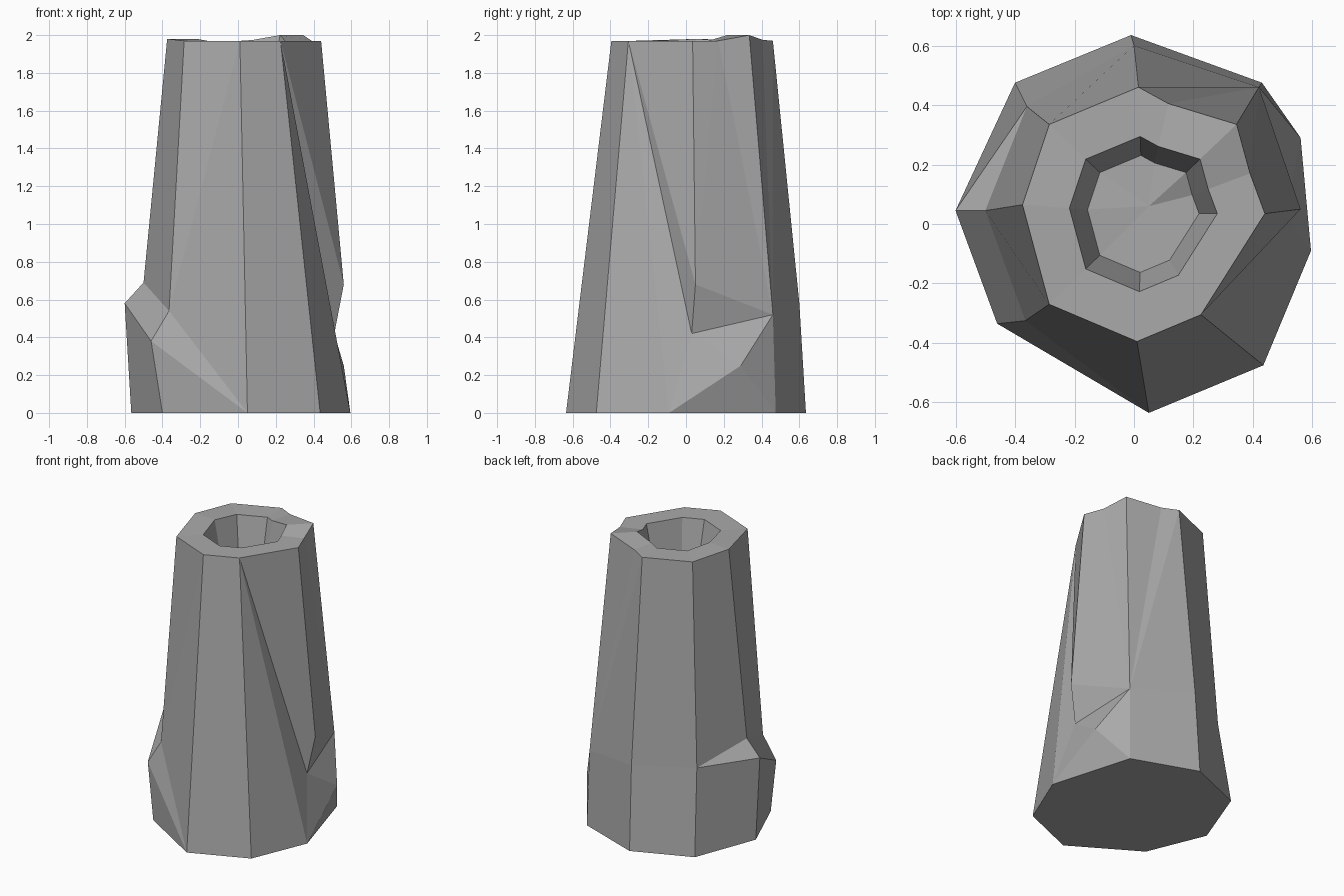
import bpy
import bmesh
from mathutils import Vector

cube = bpy.data.objects.get("Cube")
if cube:
    bpy.data.objects.remove(cube, do_unlink=True)

# Stone colour
stone = bpy.data.materials.new("stone_grey")
stone.use_nodes = True
grey = (0.4, 0.4, 0.4, 1)
stone.diffuse_color = grey
stone.node_tree.nodes["Principled BSDF"].inputs["Base Color"].default_value = grey

bm = bmesh.new()


def add_points(points):
    """Turn a list of positions into a list of vertices."""
    return [bm.verts.new(p) for p in points]


def bridge(lower, upper):
    """Join two closed rings that have equally many vertices."""
    count = len(lower)
    for i in range(count):
        j = (i + 1) % count
        bm.faces.new((lower[i], lower[j], upper[j], upper[i]))


def shrink_ring(ring, centre, factor, drop):
    """Copy a ring, scaled in plan about a centre and moved down."""
    copies = []
    for vert in ring:
        offset = (vert.co - centre) * factor
        copies.append((centre.x + offset.x, centre.y + offset.y, vert.co.z - drop))
    return add_points(copies)


# Foot, counter-clockwise from the front corner
foot = add_points([
    (0.05, -0.635, 0), (0.435, -0.475, 0), (0.595, -0.09, 0), (0.43, 0.475, 0),
    (-0.01, 0.635, 0), (-0.4, 0.475, 0), (-0.565, 0.04, 0), (-0.4, -0.36, 0)])

# Rim of the shaft, with two extra chips in the back left corner
rim = add_points([
    (0.01, -0.395, 1.97), (0.225, -0.305, 1.97), (0.44, 0.035, 1.97),
    (0.39, 0.17, 1.97), (0.345, 0.335, 2), (0.115, 0.405, 1.975),
    (0.015, 0.46, 1.97), (-0.285, 0.335, 1.97), (-0.375, 0.065, 1.98),
    (-0.285, -0.27, 1.97)])
front, front_left, left, left_chip, back_left, back_chip, back, back_right, right, front_right = rim
f_front, f_front_left, f_left, f_back_left, f_back, f_back_right, f_right, f_front_right = foot

# Broken notch on the left side
notch_low, notch_high, bulge, notch_back = add_points([
    (0.51, 0.03, 0.42), (0.56, 0.05, 0.68), (0.56, 0.29, 0.25), (0.42, 0.46, 0.52)])

# Bend line across the back and stepped ledge on the right side
bend, bend_right, ledge_out, ledge_in, step_in, step_out = add_points([
    (0, 0.6, 0.58), (-0.36, 0.395, 0.58), (-0.6, 0.045, 0.58),
    (-0.5, 0.045, 0.69), (-0.365, -0.325, 0.54), (-0.46, -0.335, 0.38)])

sides = [
    # front left faces
    (f_front, f_front_left, front_left, front),
    (f_front_left, f_left, front_left),
    (f_left, notch_low, front_left),
    (front_left, notch_low, notch_high),
    (front_left, notch_high, left),
    # left notch and the bulge below it
    (f_left, bulge, notch_low),
    (notch_low, bulge, notch_back),
    (f_left, f_back_left, bulge),
    (bulge, f_back_left, notch_back),
    (notch_low, notch_back, notch_high),
    (left, notch_high, left_chip),
    (notch_high, notch_back, left_chip),
    (left_chip, notch_back, back_left),
    # back faces
    (f_back_left, f_back, bend, notch_back),
    (notch_back, bend, back),
    (notch_back, back, back_chip),
    (notch_back, back_chip, back_left),
    (f_back, f_back_right, bend_right, bend),
    (bend, bend_right, back_right, back),
    # right ledge
    (f_back_right, f_right, ledge_out, bend_right),
    (bend_right, ledge_out, ledge_in),
    (bend_right, ledge_in, right, back_right),
    (f_right, f_front_right, step_out, ledge_out),
    (ledge_out, step_out, step_in, ledge_in),
    (ledge_in, step_in, front_right, right),
    # front right faces
    (f_front_right, f_front, step_out),
    (step_out, f_front, step_in),
    (step_in, f_front, front),
    (step_in, front, front_right),
]
for side in sides:
    bm.faces.new(side)
bm.faces.new(list(reversed(foot)))

# Flat top and the hollow in it
centre = Vector((0.03, 0.035, 0))
mouth = shrink_ring(rim, centre, 0.61, 0)
pit = shrink_ring(rim, centre, 0.46, 0.3)
bridge(rim, mouth)
bridge(mouth, pit)
pit_middle = bm.verts.new((0.05, 0.06, 1.67))
for i, vert in enumerate(pit):
    bm.faces.new((vert, pit[(i + 1) % len(pit)], pit_middle))

bmesh.ops.recalc_face_normals(bm, faces=bm.faces)
mesh = bpy.data.meshes.new("broken_stone_pillar")
bm.to_mesh(mesh)
bm.free()
mesh.materials.append(stone)
pillar = bpy.data.objects.new("broken_stone_pillar", mesh)
bpy.context.collection.objects.link(pillar)
